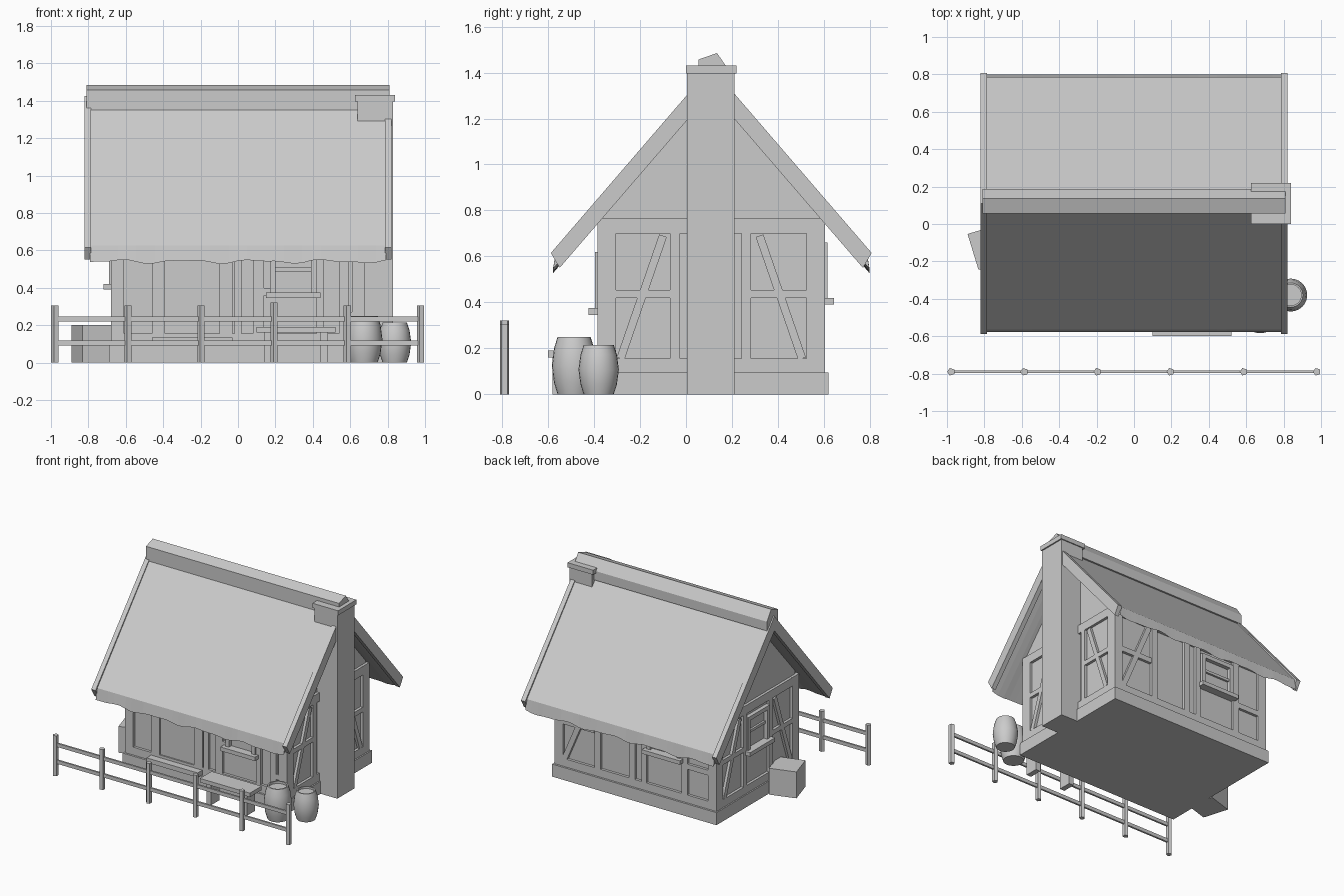
import bpy, bmesh, math
from mathutils import Vector, Matrix

cube = bpy.data.objects.get("Cube")
if cube:
    bpy.data.objects.remove(cube, do_unlink=True)

grey = bpy.data.materials.new("plain_grey")
grey.use_nodes = True
GREY = (0.6, 0.6, 0.6, 1)
grey.diffuse_color = GREY
grey.node_tree.nodes["Principled BSDF"].inputs["Base Color"].default_value = GREY


def finish(name, bm, smooth=False):
    bmesh.ops.recalc_face_normals(bm, faces=bm.faces)
    mesh = bpy.data.meshes.new(name)
    bm.to_mesh(mesh)
    bm.free()
    mesh.materials.append(grey)
    ob = bpy.data.objects.new(name, mesh)
    bpy.context.collection.objects.link(ob)
    if smooth:
        bpy.ops.object.select_all(action='DESELECT')
        ob.select_set(True)
        bpy.context.view_layer.objects.active = ob
        bpy.ops.object.shade_smooth_by_angle(angle=math.radians(40))
    return ob


def add_box(bm, lo, hi):
    lo, hi = Vector(lo), Vector(hi)
    m = Matrix.Translation((lo + hi) / 2) @ Matrix.Diagonal((*(hi - lo), 1))
    bmesh.ops.create_cube(bm, size=1, matrix=m)


def boxes(name, *pairs):
    bm = bmesh.new()
    for lo, hi in pairs:
        add_box(bm, lo, hi)
    return finish(name, bm)


def add_loft(bm, rings):
    rows = [[bm.verts.new(p) for p in r] for r in rings]
    n = len(rows[0])
    for a, b in zip(rows, rows[1:]):
        for i in range(n):
            bm.faces.new((a[i], a[(i + 1) % n], b[(i + 1) % n], b[i]))
    bm.faces.new(rows[0])
    bm.faces.new(rows[-1])


def prism_x(name, profile, x0, x1):
    bm = bmesh.new()
    add_loft(bm, [[(x, y, z) for y, z in profile] for x in (x0, x1)])
    return finish(name, bm)


MID = 0.11  # ridge line in y

# Plinth and walls with gables
boxes("plinth", ((-.69, -.40, 0), (.69, .62, .095)))
prism_x("walls", [(-.365, .05), (.585, .05), (.585, .81), (MID, 1.36), (-.365, .81)], -.66, .66)

# Wall frames: (along the wall, height, outward depth) to model space
SIDES = {
    "front": lambda u, z, d: (u, -.365 - d, z),
    "back": lambda u, z, d: (u, .585 + d, z),
    "right": lambda u, z, d: (-.66 - d, u, z),
    "left": lambda u, z, d: (.66 + d, u, z),
}


def timbers(side, beams, depth=.02):
    """Each beam runs from a to b on the wall with a given width."""
    bm = bmesh.new()
    place = SIDES[side]
    for a, b, w in beams:
        a, b = Vector(a), Vector(b)
        t = (b - a).normalized() * w / 2
        n = Vector((-t.y, t.x))
        outline = (a + n, b + n, b - n, a - n)
        add_loft(bm, [[place(p.x, p.y, d) for p in outline] for d in (-.01, depth)])
    return finish(side + "_timbers", bm)


def post(u, w=.06, z0=.095, z1=.765):
    return ((u, z0), (u, z1), w)


def rail(u0, u1, z, w=.04):
    return ((u0, z), (u1, z), w)


def window(side, u0, u1, z0, z1):
    bm = bmesh.new()
    place = SIDES[side]
    f = .03
    parts = [(u0, u0 + f, z0, z1, .03), (u1 - f, u1, z0, z1, .03),
             (u0, u1, z1 - f, z1, .03), (u0 - .02, u1 + .02, z0 - .03, z0, .06),
             (u0, u1, (z0 + z1) / 2 - .01, (z0 + z1) / 2 + .01, .015)]
    for a, b, c, e, d in parts:
        p, q = place(a, c, -.01), place(b, e, d)
        add_box(bm, [min(i, j) for i, j in zip(p, q)], [max(i, j) for i, j in zip(p, q)])
    finish(side + "_window", bm)


# Long walls
long_frame = [post(-.645, .07), post(.645, .07), rail(-.68, .68, .125, .06), rail(-.68, .68, .73, .07)]
timbers("front", long_frame + [post(-.425, .07), post(-.065, .07), post(0, .04), post(.11), post(.44, .04),
                               post(.565, .05), rail(.08, .17, .38), rail(.59, .66, .25)])
timbers("back", long_frame + [post(.32, .05), post(.03, .05), post(-.07, .04), post(-.41, .05),
                              rail(.35, .62, .435), rail(-.61, -.43, .37),
                              ((.60, .15), (.37, .69), .04)])
window("front", .17, .42, .375, .62)
window("back", -.38, -.10, .42, .66)

# Gable walls share the same braced frame
gable_frame = [post(-.345, .08), post(.565, .08), rail(-.385, .605, .125, .06), rail(-.385, .605, .732, .065),
               post(-.048, .045), post(.262, .04), rail(-.305, -.07, .437, .035), rail(.28, .525, .437, .035),
               ((-.285, .155), (-.10, .69), .035), ((.505, .155), (.32, .69), .035)]
timbers("left", gable_frame)
timbers("right", gable_frame)
window("right", -.02, .24, .42, .67)

# Door with planks and step
boxes("door", ((-.39, -.375, .135), (-.10, -.355, .70)))
boxes("door_step", ((-.46, -.44, .10), (-.03, -.36, .135)))


def mirror(y, front):
    return y if front else 2 * MID - y


# Thatched roof with a slightly wavy eave, and gable boards
for label, front in (("front", True), ("back", False)):
    bm = bmesh.new()
    rings = []
    for i in range(33):
        x = -.79 + 1.58 * i / 32
        wave = .008 * math.sin(x * 17) + .005 * math.sin(x * 31 + 1)
        profile = [(MID, 1.415), (-.565, .625), (-.578, .54 + wave), (MID, 1.33)]
        rings.append([(x, mirror(y, front), z) for y, z in profile])
    add_loft(bm, rings)
    finish(label + "_roof", bm)
    board = [(MID, 1.425), (-.588, .615), (-.55, .55), (MID, 1.315)]
    board = [(mirror(y, front), z) for y, z in board]
    for side, x0 in (("left", .785), ("right", -.82)):
        prism_x(f"{label}_{side}_gable_board", board, x0, x0 + .035)

# Ridge beam
prism_x("ridge_beam", [(.055, 1.34), (.055, 1.457), (.135, 1.485), (.187, 1.41), (.187, 1.34)], -.81, .81)

# Chimney
boxes("chimney", ((.64, .005, 0), (.83, .212, 1.40)))
boxes("chimney_cap", ((.625, 0, 1.395), (.84, .22, 1.43)))

# Bench
boxes("bench", ((.10, -.60, .16), (.52, -.46, .19)),
      *(((x, -.58, 0), (x + .04, -.48, .16)) for x in (.14, .44)))

# Crate, turned a little
crate = boxes("crate", ((-.1, -.1, 0), (.1, .1, .2)))
crate.location = (-.765, -.12, 0)
crate.rotation_euler.z = math.radians(17)


# Barrels with a sunken lid
def barrel(name, x, y, r, h):
    shape = [(.74, 0), (.9, .2), (1, .5), (.9, .8), (.74, 1), (.64, 1), (.64, .93)]
    bm = bmesh.new()
    n = 24
    add_loft(bm, [[(x + r * s * math.cos(2 * math.pi * i / n), y + r * s * math.sin(2 * math.pi * i / n), h * t)
                   for i in range(n)] for s, t in shape])
    finish(name, bm, True)


barrel("large_barrel", .675, -.487, .097, .25)
barrel("small_barrel", .838, -.38, .088, .215)

# Fence
bm = bmesh.new()
for i in range(6):
    h = .32 if i == 3 else .305
    m = Matrix.Translation((-.978 + .391 * i, -.79, h / 2)) @ Matrix.Rotation(math.radians(18), 4, 'Z')
    bmesh.ops.create_cone(bm, cap_ends=True, segments=5, radius1=.021, radius2=.021, depth=h, matrix=m)
finish("fence_posts", bm)
boxes("fence_rails", *(((-.978, -.797, z), (.978, -.783, z + .027)) for z in (.092, .22)))
